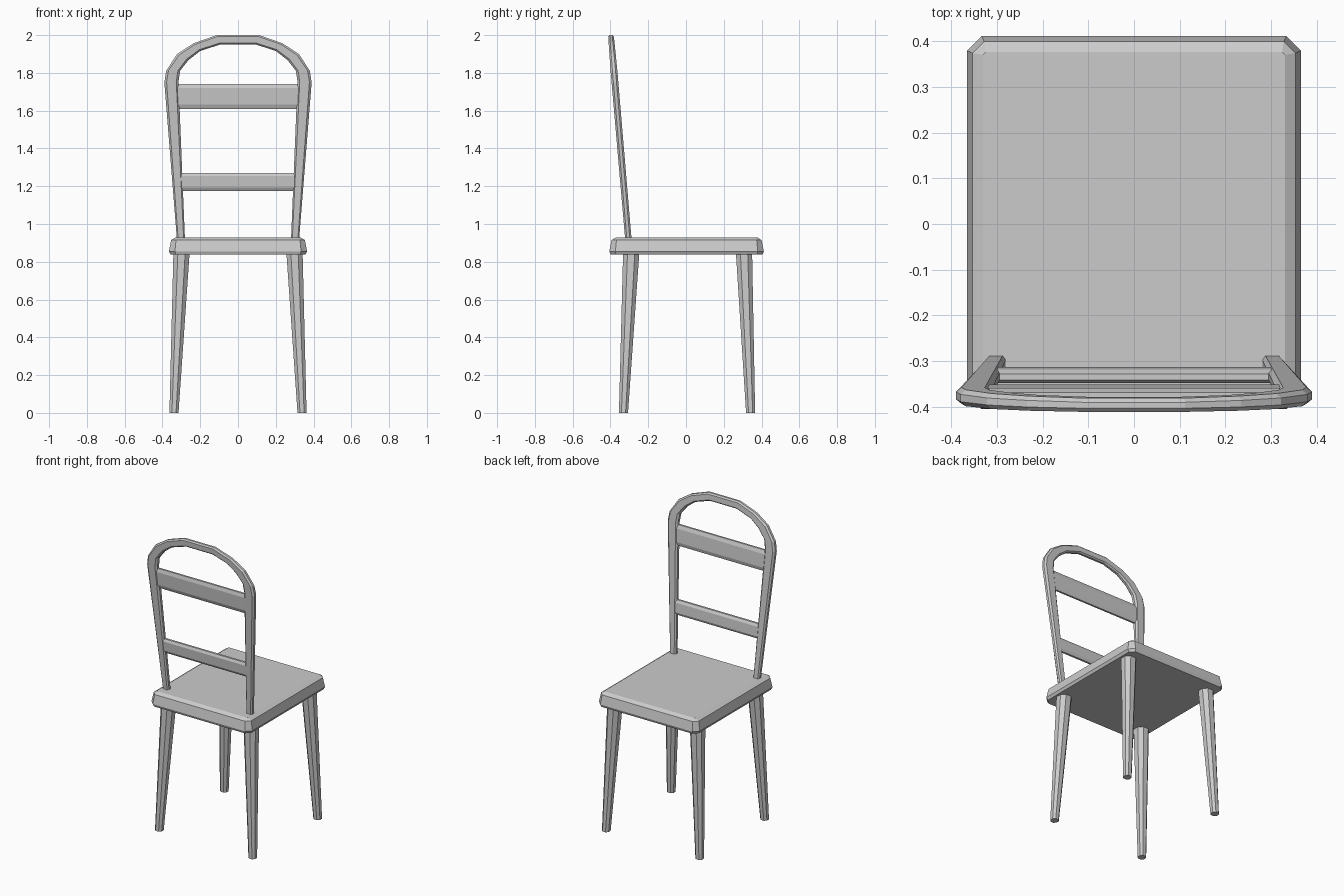
import bpy, bmesh
from mathutils import Vector

if "Cube" in bpy.data.objects:
    bpy.data.objects.remove(bpy.data.objects["Cube"])


def loft(name, rings):
    """Skin a list of equal-sized rings and cap both ends."""
    bm = bmesh.new()
    loops = [[bm.verts.new(p) for p in ring] for ring in rings]
    n = len(loops[0])
    for a, b in zip(loops, loops[1:]):
        for i in range(n):
            j = (i + 1) % n
            bm.faces.new((a[i], a[j], b[j], b[i]))
    bm.faces.new(loops[0])
    bm.faces.new(loops[-1])
    bmesh.ops.recalc_face_normals(bm, faces=bm.faces)
    mesh = bpy.data.meshes.new(name)
    bm.to_mesh(mesh)
    bm.free()
    obj = bpy.data.objects.new(name, mesh)
    bpy.context.collection.objects.link(obj)
    return obj


def octagon(u, v, cu, cv):
    """Rectangle of half sizes u, v with corners cut by cu, cv."""
    return [(u, -v + cv), (u, v - cv), (u - cu, v), (-u + cu, v),
            (-u, v - cv), (-u, -v + cv), (-u + cu, -v), (u - cu, -v)]


# Seat: chamfered corners, sides leaning in, bevelled top and bottom rims
seat_levels = [(0.838, 0.357, 0.402, 0.028), (0.855, 0.366, 0.409, 0.032),
               (0.915, 0.354, 0.397, 0.026), (0.929, 0.331, 0.374, 0.006)]
loft("seat", [[(x, y + 0.003, z) for x, y in octagon(u, v, c, c)]
              for z, u, v, c in seat_levels])


# Legs: splayed and tapering, octagonal
def leg(name, top, foot):
    rings = []
    for (x, y), z, r in ((foot, 0.0, 0.024), (top, 0.85, 0.043)):
        rings.append([(x + u, y + v, z) for u, v in octagon(r, r, r * 0.55, r * 0.55)])
    loft(name, rings)


for side, s in (("left", -1), ("right", 1)):
    leg("front_leg_" + side, (s * 0.299, -0.29), (s * 0.339, -0.331))
    leg("rear_leg_" + side, (s * 0.299, 0.307), (s * 0.339, 0.342))


# Back rest leans towards -y as it rises
def lean(z):
    return -0.306 - 0.0855 * (z - 0.93)


# Bent frame: outer and inner outline points with depth, mirrored over x
half = [((-0.322, 0.90), (-0.280, 0.90), 0.017),
        ((-0.390, 1.75), (-0.315, 1.755), 0.018),
        ((-0.380, 1.812), (-0.306, 1.812), 0.018),
        ((-0.322, 1.90), (-0.262, 1.868), 0.017),
        ((-0.235, 1.957), (-0.200, 1.916), 0.016),
        ((-0.112, 2.0), (-0.095, 1.95), 0.015)]
path = half + [((-o[0], o[1]), (-i[0], i[1]), d) for o, i, d in reversed(half)]
rings = []
for o, i, d in path:
    mid = (Vector(o) + Vector(i)) / 2
    across = (Vector(o) - Vector(i)) / 2
    ring = []
    for u, v in octagon(1, d, 0.32, d * 0.55):
        x, z = mid + across * u
        ring.append((x, lean(z) + v, z))
    rings.append(ring)
loft("back_frame", rings)


# Cross slats between the posts
def slat(name, z, half_height, half_depth, half_width):
    prof = octagon(half_depth, half_height, half_depth * 0.55, half_height * 0.35)
    loft(name, [[(x, lean(z + v) + u, z + v) for u, v in prof]
                for x in (-half_width, half_width)])


slat("upper_slat", 1.676, 0.066, 0.014, 0.325)
slat("lower_slat", 1.223, 0.047, 0.015, 0.305)
